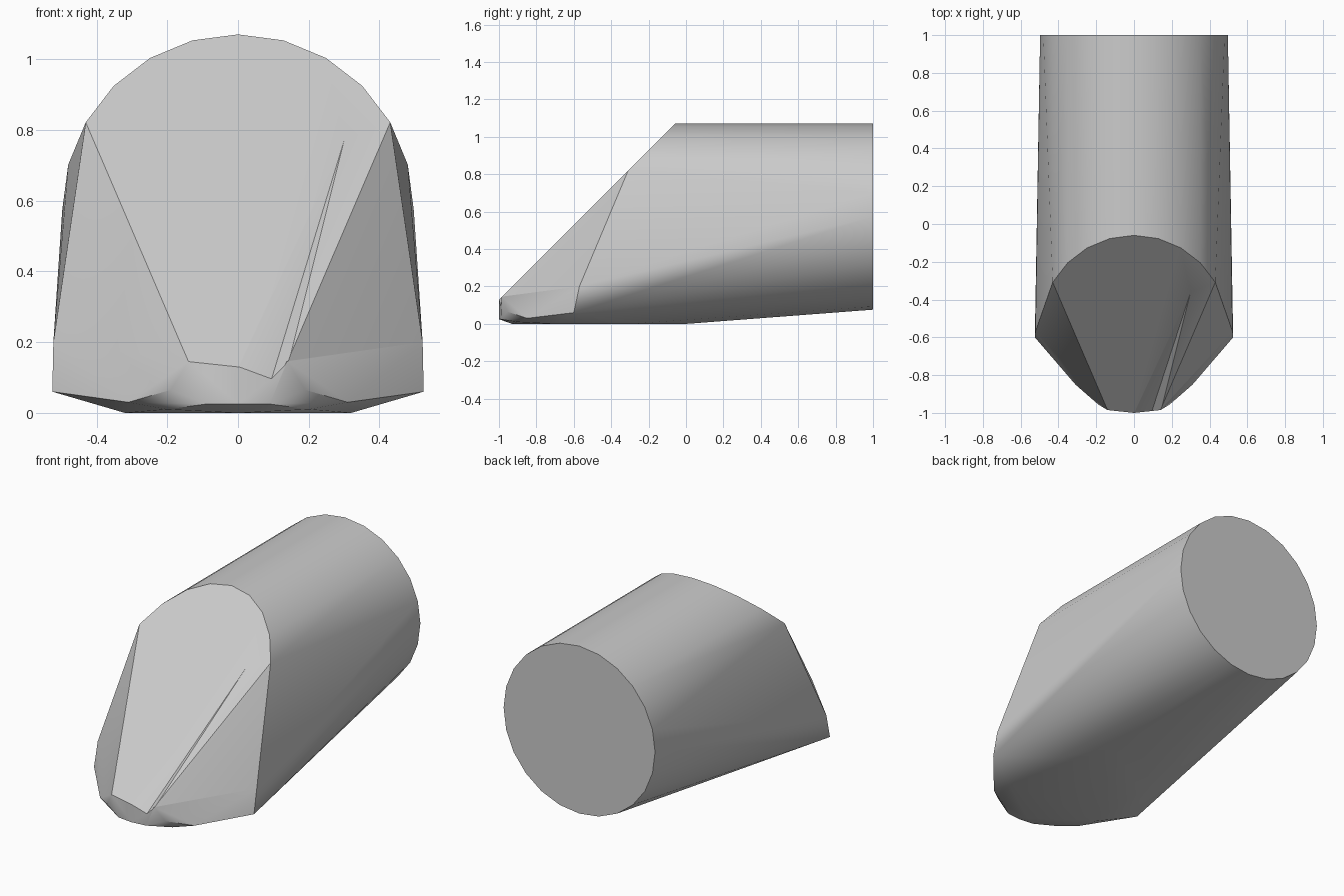
import bpy, bmesh, math

cube = bpy.data.objects.get("Cube")
if cube:
    bpy.data.objects.remove(cube, do_unlink=True)

grey = bpy.data.materials.new("plain_grey")
grey.use_nodes = True
colour = (0.6, 0.6, 0.6, 1)
grey.diffuse_color = colour
grey.node_tree.nodes["Principled BSDF"].inputs["Base Color"].default_value = colour


def hull(name, points):
    """Solid wrapped tightly around a few outline points."""
    bm = bmesh.new()
    for p in points:
        bm.verts.new(p)
    result = bmesh.ops.convex_hull(bm, input=bm.verts)
    loose = {v for v in result["geom_interior"] if isinstance(v, bmesh.types.BMVert)}
    bmesh.ops.delete(bm, geom=list(loose), context="VERTS")
    bmesh.ops.recalc_face_normals(bm, faces=bm.faces)
    bmesh.ops.dissolve_limit(bm, angle_limit=0.005, verts=bm.verts, edges=bm.edges)
    mesh = bpy.data.meshes.new(name)
    bm.to_mesh(mesh)
    bm.free()
    obj = bpy.data.objects.new(name, mesh)
    bpy.context.collection.objects.link(obj)
    mesh.materials.append(grey)
    return obj


def mirrored(points):
    return [(s * x, y, z) for x, y, z in points for s in (-1, 1)]


RADIUS, AXIS_Z, SEGMENTS = 0.497, 0.573, 24


def ring_point(angle):
    return RADIUS * math.sin(angle), AXIS_Z + RADIUS * math.cos(angle)


# Round rear end
points = []
for i in range(SEGMENTS):
    x, z = ring_point(math.tau * i / SEGMENTS)
    points.append((x, 1, z))

# Arch where the sloping front cuts the round top
for i in range(-4, 5):
    x, z = ring_point(math.tau * i / SEGMENTS)
    points.append((x, z - 1.13, z))

# Low side corners, rounded nose and flat underside
points += mirrored([
    (0.525, -0.6, 0.06), (0.522, -0.57, 0.2),
    (0.31, -0.85, 0.03), (0.19, -0.955, 0.065), (0.14, -0.985, 0.145),
    (0.09, -0.99, 0.025), (0.2, -0.9, 0.01),
    (0.32, -0.7, 0), (0.3, -0.3, 0), (0.14, 0, 0),
])
points += [(0, -1, 0.13), (0, -1, 0.025), (0, -0.93, 0)]
body = hull("body", points)

# Shallow notch running up the sloping front from the nose
cutter = hull("notch_cutter", [
    (0.0, -1.001, 0.13), (0.09, -1.005, 0.08), (0.145, -0.98, 0.15),
    (0.3, -0.36, 0.77), (0.07, -1.08, 0.2), (0.3, -0.4, 0.8),
])
cutter.hide_render = True
cutter.hide_viewport = True
notch = body.modifiers.new("notch", "BOOLEAN")
notch.operation = "DIFFERENCE"
notch.solver = "EXACT"
notch.object = cutter

# Bake the notch, then smooth the round parts
bpy.context.view_layer.update()
graph = bpy.context.evaluated_depsgraph_get()
body.data = bpy.data.meshes.new_from_object(body.evaluated_get(graph))
body.modifiers.clear()
bpy.data.objects.remove(cutter, do_unlink=True)
bpy.ops.object.select_all(action="DESELECT")
body.select_set(True)
bpy.context.view_layer.objects.active = body
bpy.ops.object.shade_smooth_by_angle(angle=math.radians(30))
